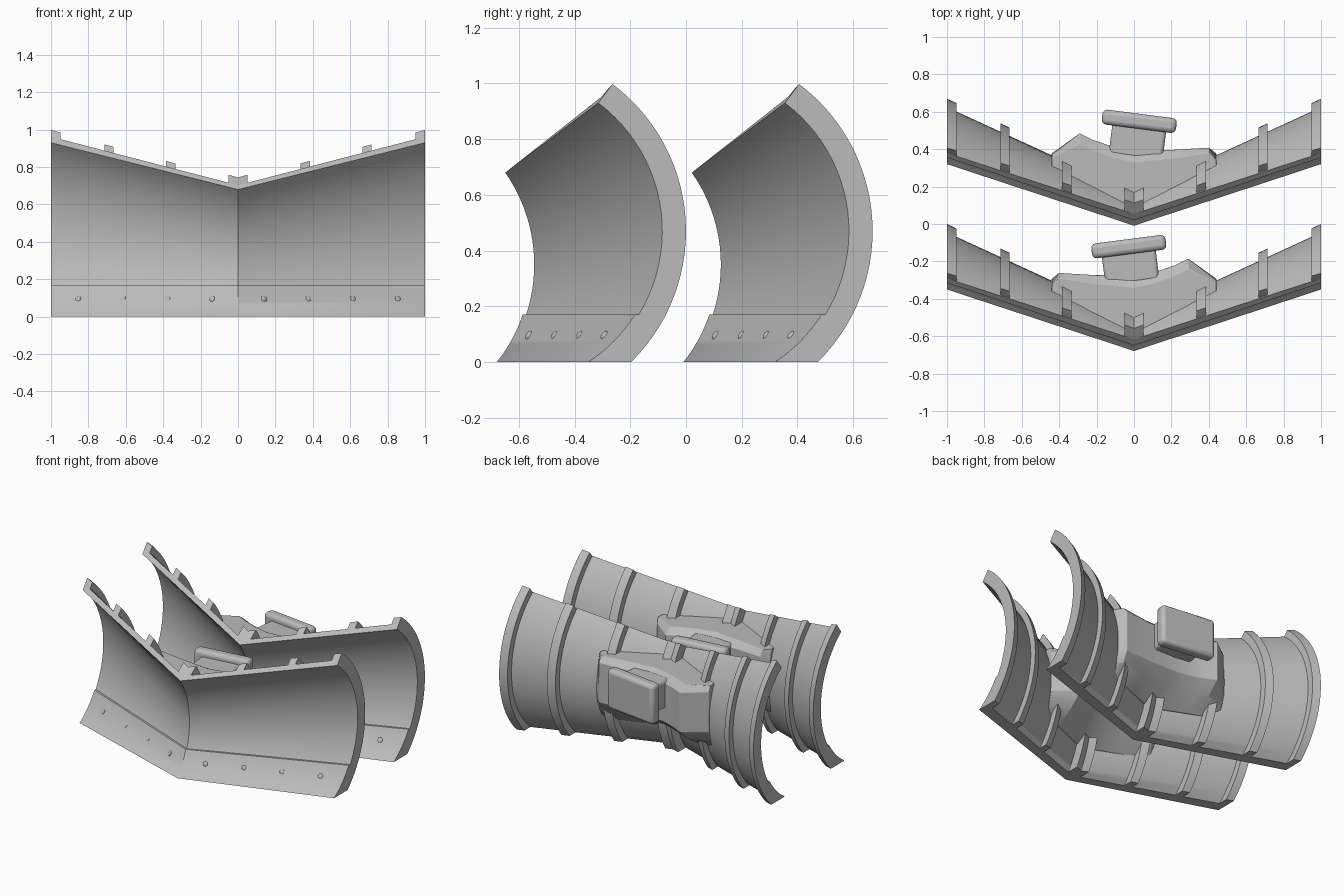
import bpy, bmesh, math
from mathutils import Matrix, Vector

if "Cube" in bpy.data.objects:
    bpy.data.objects.remove(bpy.data.objects["Cube"])

R = 0.575          # inner radius of the curved blade
SPACING = 0.68     # distance between the two blades

steel = bpy.data.materials.new("plain_grey")
steel.diffuse_color = (0.5, 0.5, 0.5, 1)
steel.use_nodes = True
steel.node_tree.nodes["Principled BSDF"].inputs["Base Color"].default_value = steel.diffuse_color


def centre(x):
    """Arc centre (y, z) of the blade section at x."""
    return -1.12 + 0.46 * abs(x), 0.35 + 0.12 * abs(x)


def arc_y(x, z, r):
    cy, cz = centre(x)
    return cy + math.sqrt(r * r - (z - cz) ** 2)


def top_angle(x):
    return math.asin((0.68 + 0.25 * abs(x) - centre(x)[1]) / R)


def finish(bm, name, bevel=0.0):
    bmesh.ops.recalc_face_normals(bm, faces=bm.faces)
    me = bpy.data.meshes.new(name)
    bm.to_mesh(me)
    bm.free()
    me.materials.append(steel)
    ob = bpy.data.objects.new(name, me)
    bpy.context.collection.objects.link(ob)
    bpy.context.view_layer.objects.active = ob
    ob.select_set(True)
    if bevel:
        m = ob.modifiers.new("round", 'BEVEL')
        m.width, m.segments = bevel, 3
        m.limit_method, m.angle_limit = 'ANGLE', math.radians(28)
    bpy.ops.object.shade_smooth_by_angle(angle=math.radians(30))
    ob.select_set(False)
    return ob


def loft(bm, rings):
    """Skin closed rings and cap both ends."""
    rows = [[bm.verts.new(p) for p in ring] for ring in rings]
    n = len(rows[0])
    for a, b in zip(rows, rows[1:]):
        for i in range(n):
            j = (i + 1) % n
            bm.faces.new((a[i], a[j], b[j], b[i]))
    bm.faces.new(rows[0])
    bm.faces.new(rows[-1])


def band(bm, xs, r0, r1, dy, top=None, steps=28):
    """Curved strip between radii r0 and r1, flat at the ground."""
    rings = []
    for x in xs:
        cy, cz = centre(x)
        ring = []
        for r, rev in ((r0, False), (r1, True)):
            a0 = math.asin(-cz / r)
            a1 = top_angle(x) if top is None else math.asin((top - cz) / r)
            arc = [a0 + (a1 - a0) * i / steps for i in range(steps + 1)]
            if rev:
                arc.reverse()
            ring += [(x, cy + dy + r * math.cos(a), cz + r * math.sin(a)) for a in arc]
        rings.append(ring)
    loft(bm, rings)


def box(bm, size, loc, angle):
    bmesh.ops.create_cube(bm, size=1, matrix=Matrix.Translation(loc)
                          @ Matrix.Rotation(angle, 4, 'Z')
                          @ Matrix.Diagonal((*size, 1)))


def plough(tag, dy, side):
    # curved blade sheet
    bm = bmesh.new()
    band(bm, (-1, 0, 1), R, R + 0.04, dy)
    finish(bm, tag + "_blade")

    # cutting edge along the bottom
    bm = bmesh.new()
    band(bm, (-1, 0, 1), R - 0.012, R + 0.01, dy, top=0.17, steps=8)
    finish(bm, tag + "_cutting_edge")

    # stiffening ribs on the back
    bm = bmesh.new()
    for s in (-1, 1):
        for a, b in ((0.95, 1.0), (0.665, 0.715), (0.335, 0.385)):
            band(bm, (s * a, s * b), R + 0.005, R + 0.085, dy)
    band(bm, (-0.05, 0, 0.05), R + 0.005, R + 0.112, dy)
    finish(bm, tag + "_ribs")

    # bolt heads on the cutting edge
    bm = bmesh.new()
    for s in (-1, 1):
        for x in (0.14, 0.378, 0.615, 0.855):
            cy, cz = centre(x)
            y, z = arc_y(x, 0.095, R - 0.012), 0.095
            n = Vector((s * 0.46 * (cy - y) / R * -1, cy - y, cz - z)).normalized()
            rot = n.to_track_quat('Z', 'Y').to_matrix().to_4x4()
            bmesh.ops.create_uvsphere(
                bm, u_segments=16, v_segments=8, radius=0.018,
                matrix=Matrix.Translation((s * x, y + dy, z)) @ rot
                @ Matrix.Diagonal((1, 1, 0.5, 1)))
    finish(bm, tag + "_bolts")

    # mounting block, lofted upwards from the back of the blade
    back = [(0.44, -0.30), (0.29, -0.185), (0.22, -0.22), (0.11, -0.258),
            (0, -0.272), (-0.2, -0.274), (-0.40, -0.262), (-0.44, -0.32)]
    rings = []
    for z, depth in ((0.17, 0.12), (0.25, 0.6), (0.33, 1), (0.42, 1),
                     (0.52, 1), (0.61, 1), (0.65, 0.8)):
        ring = [(side * x, arc_y(x, z, R + 0.02) + dy, z) for x in (-0.44, 0, 0.44)]
        for x, y in back:
            f = arc_y(x, z, R + 0.02)
            ring.append((side * x, f + max(y - f, 0.03) * depth + dy, z))
        rings.append(ring)
    bm = bmesh.new()
    loft(bm, rings)
    finish(bm, tag + "_mounting_block", 0.012)

    # coupling neck and plate, slightly turned
    turn = side * math.radians(7.3)
    bm = bmesh.new()
    box(bm, (0.29, 0.20, 0.20), (side * -0.02, dy - 0.22, 0.53), turn)
    finish(bm, tag + "_coupling_neck", 0.02)
    bm = bmesh.new()
    box(bm, (0.40, 0.08, 0.28), (side * -0.028, dy - 0.121, 0.53), turn)
    finish(bm, tag + "_coupling_plate", 0.025)


plough("front", 0.0, 1)
plough("rear", SPACING - 0.01, -1)
